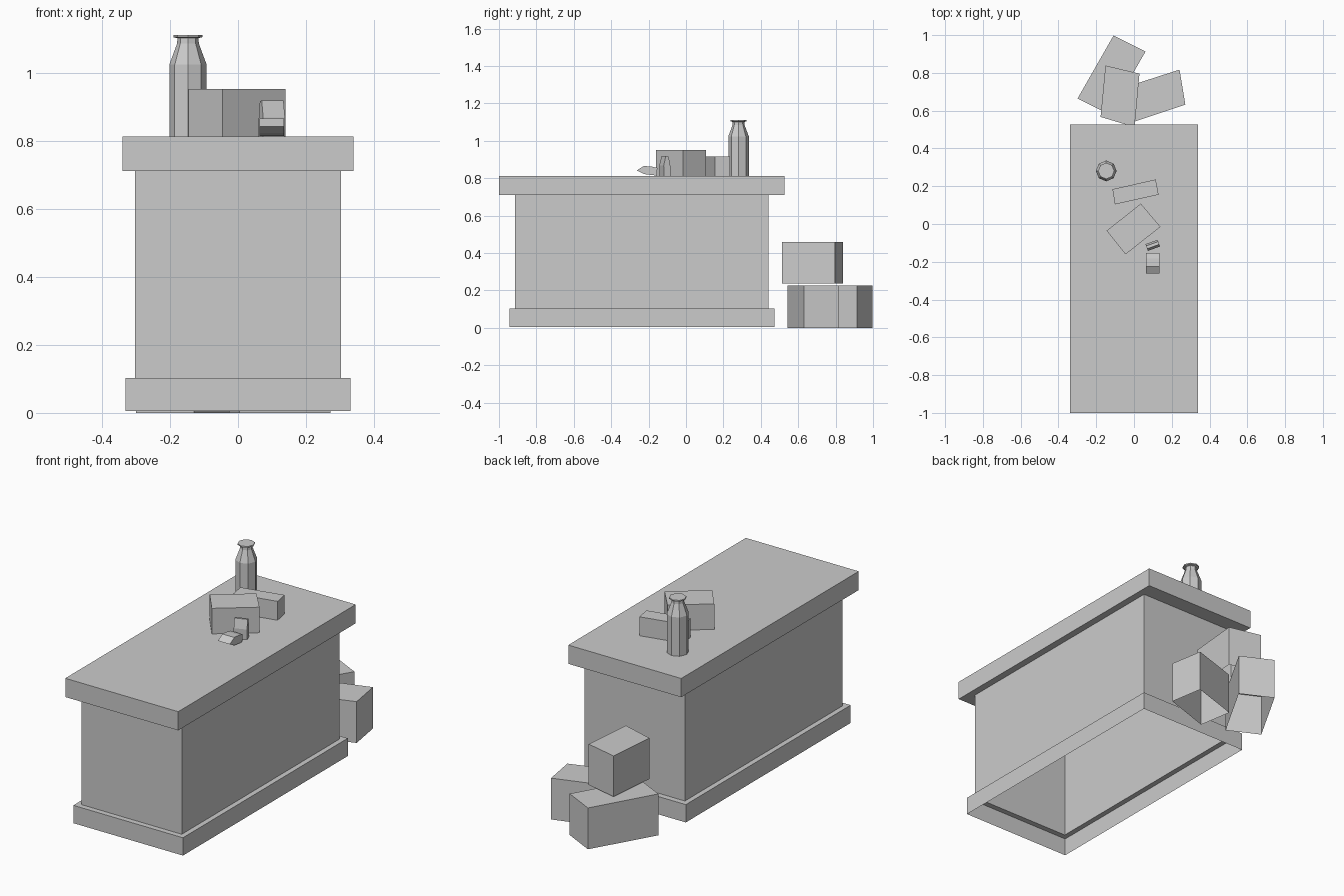
import bpy
import bmesh
from math import cos, sin, pi, radians
from mathutils import Matrix

if "Cube" in bpy.data.objects:
    bpy.data.objects.remove(bpy.data.objects["Cube"])


def finish(bm, name):
    mesh = bpy.data.meshes.new(name)
    bm.to_mesh(mesh)
    bm.free()
    ob = bpy.data.objects.new(name, mesh)
    bpy.context.collection.objects.link(ob)
    return ob


def loft(name, rings):
    """Shell through counter-clockwise (points, z) rings: capped on top, open below."""
    bm = bmesh.new()
    loops = [[bm.verts.new((x, y, z)) for x, y in pts] for pts, z in rings]
    for a, b in zip(loops, loops[1:]):
        n = len(a)
        for i in range(n):
            j = (i + 1) % n
            bm.faces.new((a[i], a[j], b[j], b[i]))
    bm.faces.new(loops[-1])
    return finish(bm, name)


def rect(hx, y0, y1):
    return [(-hx, y0), (hx, y0), (hx, y1), (-hx, y1)]


def block(name, footprint, z0, z1):
    return loft(name, [(footprint, z0), (footprint, z1)])


def slice_prism(name, profile, width, center, angle):
    """Extrude a (y, z) side profile along x, then turn and place it."""
    bm = bmesh.new()
    left = [bm.verts.new((-width / 2, y, z)) for y, z in profile]
    face = bm.faces.new(left)
    ext = bmesh.ops.extrude_face_region(bm, geom=[face])
    moved = [g for g in ext["geom"] if isinstance(g, bmesh.types.BMVert)]
    bmesh.ops.translate(bm, verts=moved, vec=(width, 0, 0))
    bmesh.ops.recalc_face_normals(bm, faces=bm.faces)
    bm.transform(Matrix.Translation(center) @ Matrix.Rotation(radians(angle), 4, 'Z'))
    return finish(bm, name)


# Counter: plinth, body and overhanging top as one stepped shell
plinth = rect(0.33, -0.945, 0.473)
body = rect(0.302, -0.915, 0.441)
top = rect(0.34, -1.0, 0.527)
loft("counter", [(plinth, 0.005), (plinth, 0.102), (body, 0.102),
                 (body, 0.71), (top, 0.71), (top, 0.812)])

# Boxes stacked on the floor behind the counter
block("floor_box_left", [(-0.108, 0.998), (-0.299, 0.664), (-0.13, 0.58), (0.061, 0.913)], 0, 0.225)
block("floor_box_right", [(0.241, 0.817), (-0.027, 0.731), (0.004, 0.543), (0.272, 0.632)], 0, 0.225)
block("floor_box_upper", [(-0.151, 0.839), (-0.177, 0.567), (0.003, 0.513), (0.029, 0.796)], 0.237, 0.459)

# Boxes on the counter
block("counter_box_large", [(0.036, 0.108), (-0.145, -0.036), (-0.045, -0.161), (0.14, -0.015)], 0.812, 0.951)
block("counter_box_small", [(0.115, 0.236), (-0.114, 0.184), (-0.101, 0.104), (0.13, 0.155)], 0.812, 0.915)

# Eight-sided bottle
def octagon(r):
    return [(-0.147 + r * cos(i * pi / 4), 0.281 + r * sin(i * pi / 4)) for i in range(8)]

loft("bottle", [(octagon(r), z) for r, z in
                [(0.055, 0.812), (0.055, 1.023), (0.032, 1.085), (0.031, 1.101),
                 (0.043, 1.104), (0.043, 1.111)]])

# Small pieces: one standing, one lying
slice_prism("standing_piece",
            [(-0.018, 0.812), (-0.02, 0.868), (-0.008, 0.918), (0.008, 0.916), (0.018, 0.865), (0.018, 0.812)],
            0.068, (0.099, -0.112, 0), 20)
slice_prism("lying_piece",
            [(-0.06, 0.842), (-0.022, 0.822), (0.046, 0.814), (0.05, 0.855), (0.02, 0.862), (-0.022, 0.865)],
            0.072, (0.099, -0.203, 0), 0)
